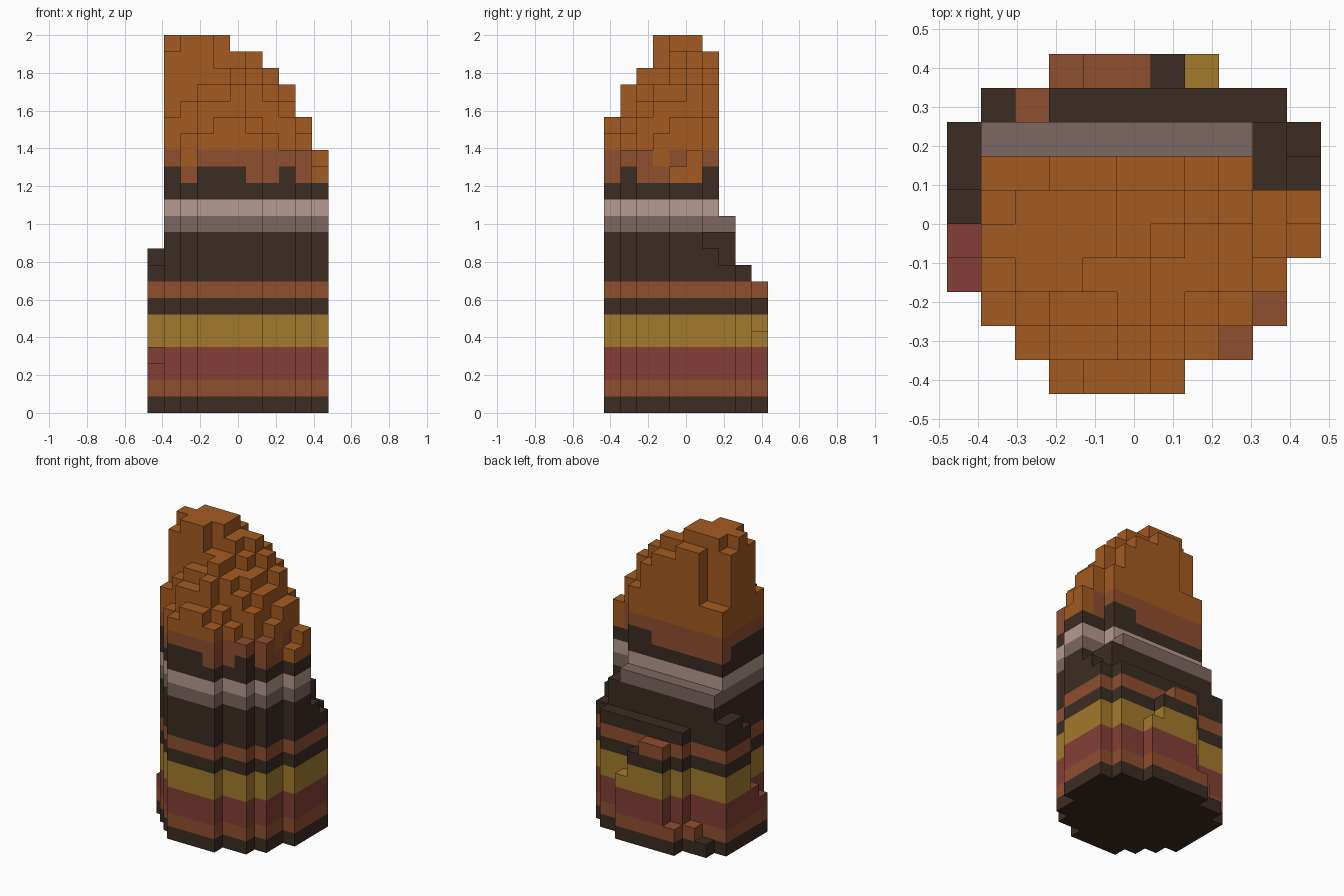
import bpy
import bmesh
from mathutils import Vector

cube = bpy.data.objects.get("Cube")
if cube:
    bpy.data.objects.remove(cube, do_unlink=True)

CELL = 2 / 23

# Column heights in cells, one string per row from front to back (a = none, b = one ...)
ROWS = [
    "...rssr....",
    "..rttusrq..",
    ".stuuvutsq.",
    "dwxxvvuutr.",
    "exxxxwvutsp",
    "jwxxxwwvusq",
    "ksswwvvuslk",
    "kmmmmmmmmlj",
    ".bcjjjjjjj.",
    "...ciihf...",
]
WIDTH, DEPTH = len(ROWS[0]), len(ROWS)
ORIGIN = Vector((-WIDTH / 2, -DEPTH / 2, 0))

COLOURS = {
    "dark_brown": (59, 44, 35),
    "rust": (143, 78, 47),
    "red_clay": (132, 63, 53),
    "gold": (163, 122, 45),
    "mauve": (125, 103, 98),
    "pale_pink": (181, 154, 143),
    "orange": (164, 91, 33),
}

# Rock bands from the ground up: name, thickness in cells, colour
BANDS = [
    ("base_band", 1, "dark_brown"),
    ("lower_rust_band", 1, "rust"),
    ("red_band", 2, "red_clay"),
    ("gold_band", 2, "gold"),
    ("thin_dark_band", 1, "dark_brown"),
    ("middle_rust_band", 1, "rust"),
    ("thick_dark_band", 3, "dark_brown"),
    ("mauve_band", 1, "mauve"),
    ("pale_band", 1, "pale_pink"),
    ("upper_dark_band", 1, "dark_brown"),
    ("mixed_band", 1, "dark_brown"),
    ("upper_rust_band", 1, "rust"),
    ("orange_peak", 7, "orange"),
]


def linear(c):
    c /= 255
    return c / 12.92 if c < 0.04 else ((c + 0.055) / 1.055) ** 2.4


def make_material(name, rgb):
    mat = bpy.data.materials.new(name)
    colour = [linear(c) for c in rgb] + [1]
    mat.use_nodes = True
    mat.diffuse_color = colour
    bsdf = mat.node_tree.nodes["Principled BSDF"]
    bsdf.inputs["Base Color"].default_value = colour
    bsdf.inputs["Roughness"].default_value = 0.9
    return mat


MATS = {name: make_material(name, rgb) for name, rgb in COLOURS.items()}


def filled(i, j, k):
    if not (0 <= i < WIDTH and 0 <= j < DEPTH) or k < 0:
        return False
    letter = ROWS[j][i]
    return letter != "." and k < ord(letter) - ord("a")


def cell_colour(band, colour, i, j):
    """Ragged colour border between the dark rock and the orange peak."""
    if band == "mixed_band":
        if i == 10:
            return "orange"
        if (i < 7) if j == 6 else (i in (2, 6, 7, 9)):
            return "rust"
    if band == "upper_rust_band":
        if i == 10 or (i == 2 and j < 2) or (i, j) == (9, 3):
            return "orange"
    return colour


def add_side(bm, cell, axis, sign, mat_index):
    """One outer square of a cell, facing along the signed axis."""
    normal, u, v = Vector(), Vector(), Vector()
    normal[axis] = sign
    u[(axis + 1) % 3] = sign
    v[(axis + 2) % 3] = 1
    centre = Vector(cell) + Vector((0.5, 0.5, 0.5)) + normal / 2
    corners = [centre + (a * u + b * v) / 2
               for a, b in ((-1, -1), (1, -1), (1, 1), (-1, 1))]
    face = bm.faces.new([bm.verts.new((p + ORIGIN) * CELL) for p in corners])
    face.material_index = mat_index


def build_band(name, bottom, thickness, colour):
    bm = bmesh.new()
    used = []
    for k in range(bottom, bottom + thickness):
        for j in range(DEPTH):
            for i in range(WIDTH):
                if not filled(i, j, k):
                    continue
                tint = cell_colour(name, colour, i, j)
                if tint not in used:
                    used.append(tint)
                for axis in range(3):
                    for sign in (-1, 1):
                        side = [i, j, k]
                        side[axis] += sign
                        if not filled(*side):
                            add_side(bm, (i, j, k), axis, sign, used.index(tint))
    # Weld the squares and merge flat areas of one colour
    bmesh.ops.remove_doubles(bm, verts=bm.verts, dist=CELL / 100)
    bmesh.ops.dissolve_limit(bm, angle_limit=0.01, verts=bm.verts,
                             edges=bm.edges, delimit={"MATERIAL"})
    mesh = bpy.data.meshes.new(name)
    bm.to_mesh(mesh)
    bm.free()
    for tint in used:
        mesh.materials.append(MATS[tint])
    bpy.context.collection.objects.link(bpy.data.objects.new(name, mesh))


# Stack the bands
level = 0
for band_name, band_thickness, band_colour in BANDS:
    build_band(band_name, level, band_thickness, band_colour)
    level += band_thickness
